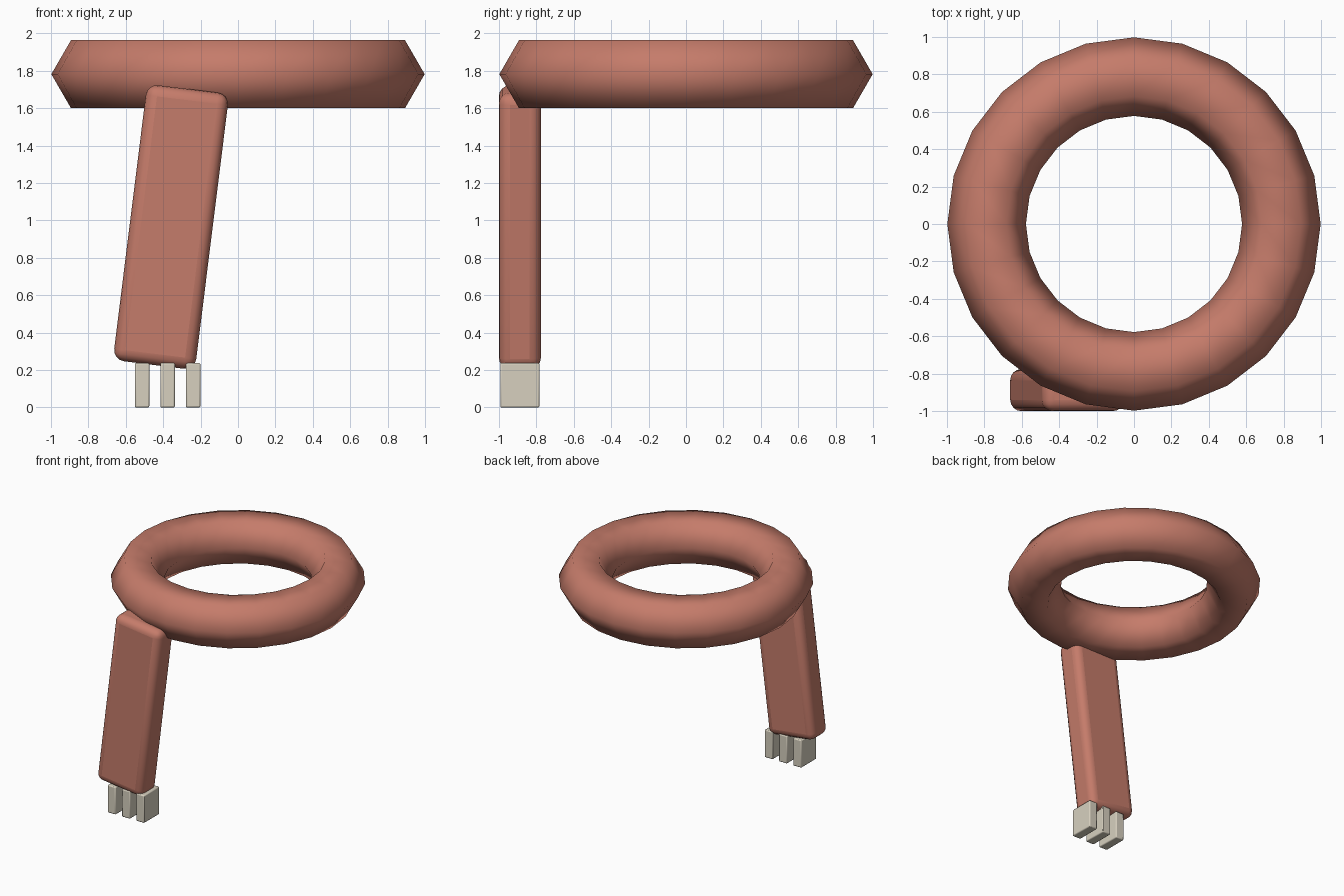
import bpy
import bmesh
from math import cos, sin, pi, radians

if "Cube" in bpy.data.objects:
    bpy.data.objects.remove(bpy.data.objects["Cube"])


def material(name, color):
    m = bpy.data.materials.new(name)
    m.diffuse_color = color
    m.use_nodes = True
    m.node_tree.nodes["Principled BSDF"].inputs["Base Color"].default_value = m.diffuse_color
    return m


def smooth(obj, angle):
    bpy.ops.object.select_all(action='DESELECT')
    obj.select_set(True)
    bpy.context.view_layer.objects.active = obj
    bpy.ops.object.shade_smooth_by_angle(angle=radians(angle))


def rounded_box(name, center, size, radius, segments, mat, tilt=0):
    bpy.ops.mesh.primitive_cube_add(size=1)
    obj = bpy.context.object
    obj.name = name
    for v in obj.data.vertices:
        v.co = [c * s for c, s in zip(v.co, size)]
    obj.location = center
    obj.rotation_euler.y = tilt
    bevel = obj.modifiers.new("rounding", 'BEVEL')
    bevel.width = radius
    bevel.segments = segments
    obj.data.materials.append(mat)
    smooth(obj, 40)
    return obj


skin = material("skin", (0.56, 0.2, 0.145, 1))
claw = material("claw", (0.68, 0.63, 0.52, 1))

# Ring body: hexagonal section swept in 24 steps
bpy.ops.mesh.primitive_torus_add(
    major_segments=24, minor_segments=6,
    major_radius=0.788, minor_radius=0.21, location=(0, 0, 1.782))
ring = bpy.context.object
ring.name = "ring_body"
ring.data.materials.append(skin)
smooth(ring, 80)

# Leaning limb
rounded_box("limb", (-0.358, -0.888, 0.965), (0.442, 0.225, 1.487),
            0.06, 4, skin, radians(7.1))

# Three claws
for i in range(3):
    rounded_box(f"claw_{i + 1}", (-0.513 + 0.1365 * i, -0.888, 0.119),
                (0.078, 0.21, 0.238), 0.008, 2, claw)
